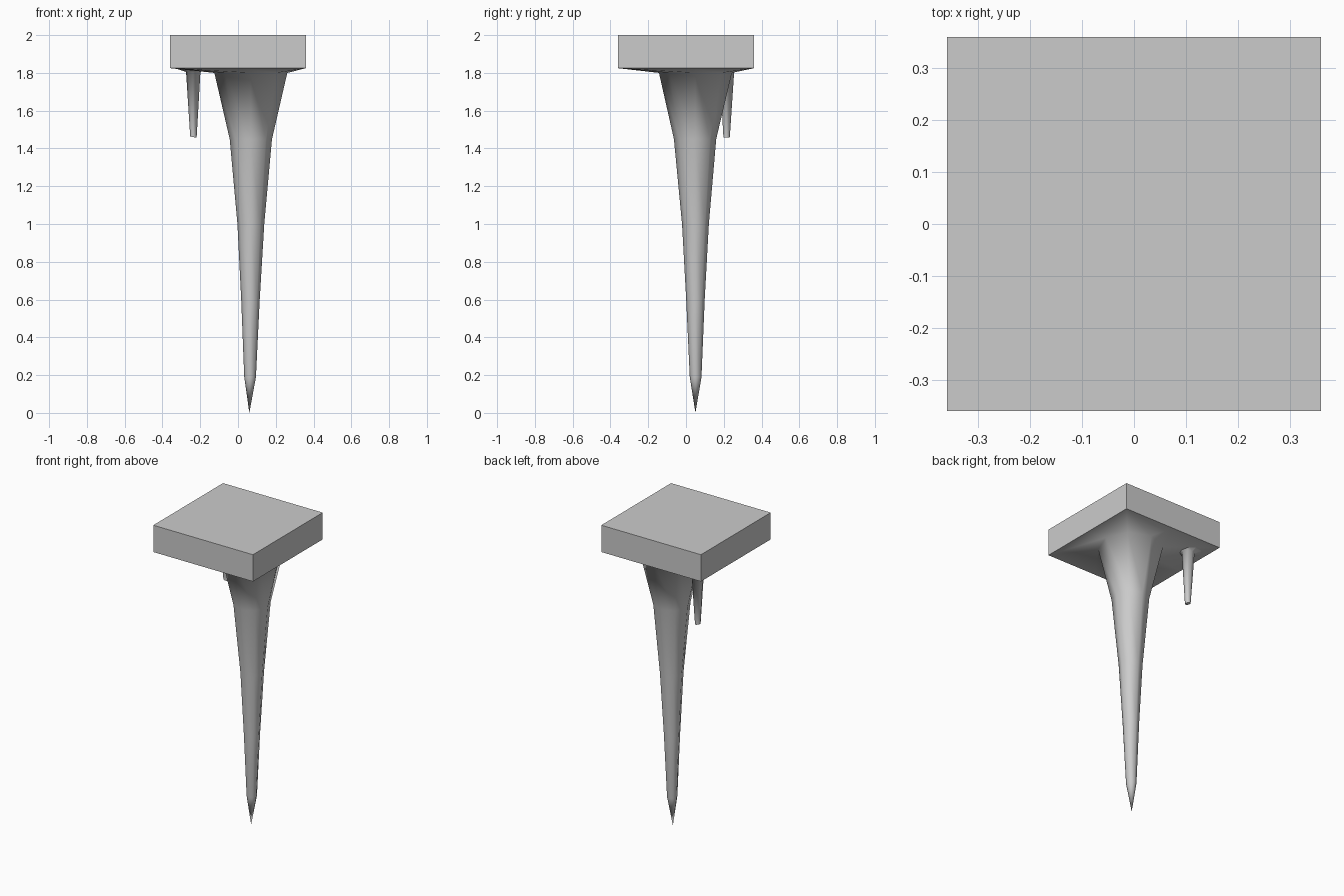
import bpy, bmesh, math

if "Cube" in bpy.data.objects:
    bpy.data.objects.remove(bpy.data.objects["Cube"])

SIDES = 8
HALF = 0.36
UNDER = 1.825


def ring(bm, cx, cy, z, r):
    return [bm.verts.new((cx + r * math.cos(math.tau * i / SIDES),
                          cy + r * math.sin(math.tau * i / SIDES), z))
            for i in range(SIDES)]


def square_ring(bm, z):
    # corners and edge midpoints, matching the eight spike sides
    pts = [(1, 0), (1, 1), (0, 1), (-1, 1), (-1, 0), (-1, -1), (0, -1), (1, -1)]
    return [bm.verts.new((x * HALF, y * HALF, z)) for x, y in pts]


def loft(bm, rings):
    for a, b in zip(rings, rings[1:]):
        for i in range(SIDES):
            j = (i + 1) % SIDES
            bm.faces.new((a[i], b[i], b[j], a[j]))


def finish(bm, name, angle=None):
    bmesh.ops.recalc_face_normals(bm, faces=bm.faces)
    me = bpy.data.meshes.new(name)
    bm.to_mesh(me)
    bm.free()
    ob = bpy.data.objects.new(name, me)
    bpy.context.collection.objects.link(ob)
    if angle:
        bpy.ops.object.select_all(action='DESELECT')
        ob.select_set(True)
        bpy.context.view_layer.objects.active = ob
        bpy.ops.object.shade_smooth_by_angle(angle=math.radians(angle))
    return ob


# Ceiling slab with its underside flaring into the large spike
bm = bmesh.new()
top = square_ring(bm, 2.0)
rings = [top, square_ring(bm, UNDER)]
for cx, cy, z, r in [(0.068, 0.05, 1.80, 0.193), (0.068, 0.048, 1.45, 0.112),
                     (0.068, 0.05, 1.0, 0.071), (0.066, 0.05, 0.6, 0.049),
                     (0.064, 0.051, 0.19, 0.031)]:
    rings.append(ring(bm, cx, cy, z, r))
loft(bm, rings)
bm.faces.new(top)
tip = bm.verts.new((0.06, 0.05, 0))
last = rings[-1]
for i in range(SIDES):
    bm.faces.new((last[i], tip, last[(i + 1) % SIDES]))
finish(bm, "slab_and_large_spike", 75)

# Small blunt spike with a flared collar
bm = bmesh.new()
rings = [ring(bm, *s) for s in [(-0.237, 0.217, 1.822, 0.09),
                                (-0.237, 0.217, 1.805, 0.038),
                                (-0.236, 0.215, 1.46, 0.017)]]
loft(bm, rings)
bm.faces.new(rings[-1])
# slightly slanted broken end
for v in rings[-1]:
    v.co.z -= 0.2 * (v.co.x + 0.236)
finish(bm, "small_spike", 75)
